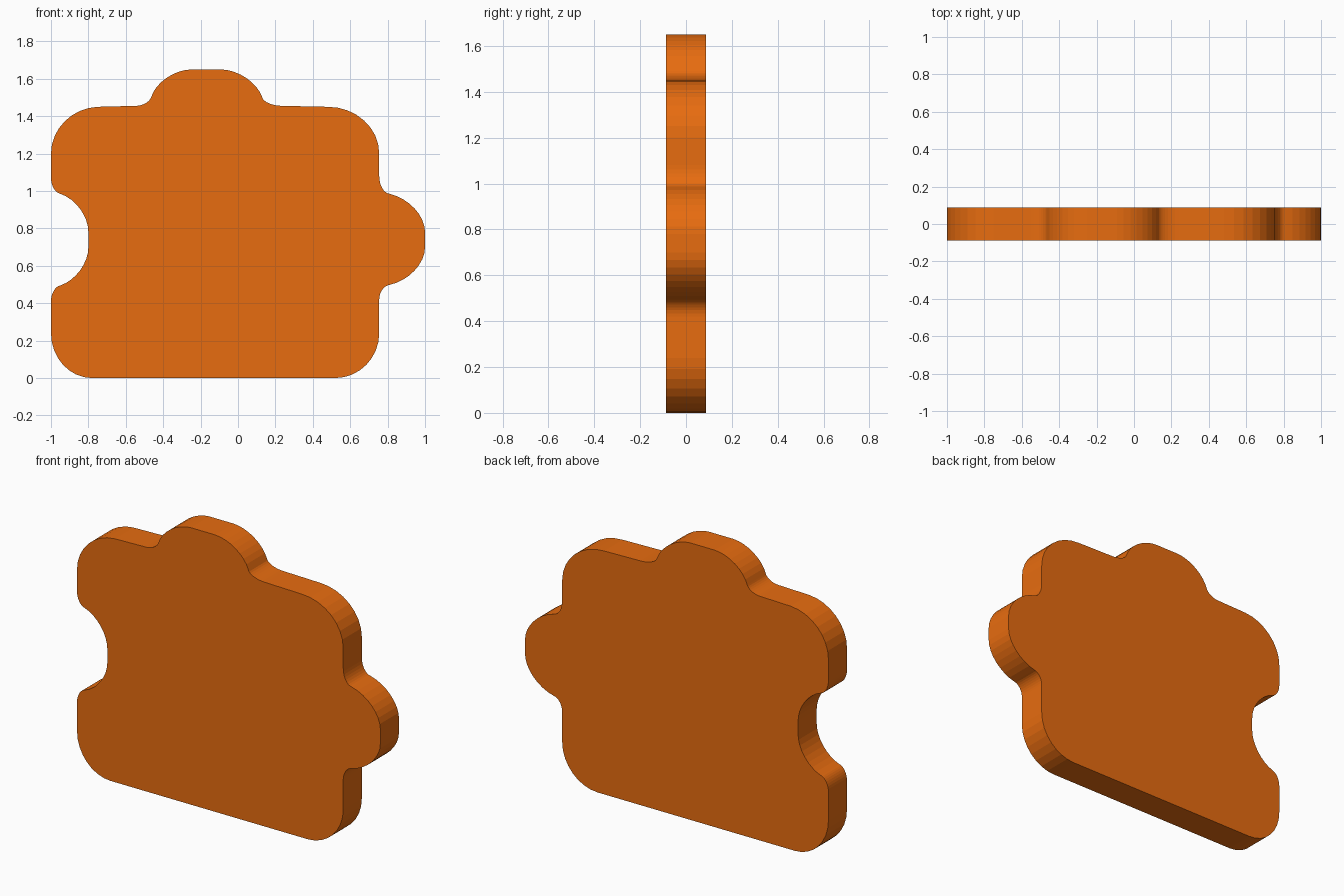
import bpy, bmesh
from mathutils import Vector
from mathutils.geometry import interpolate_bezier

if "Cube" in bpy.data.objects:
    bpy.data.objects.remove(bpy.data.objects["Cube"])

HALF_DEPTH = 0.0875
STEPS = 9

# Outline in x/z, anticlockwise: (curve start, corner control, curve end);
# straight edges join one curve to the next
curves = [
    # bottom right corner
    ((0.52, 0), (0.755, 0), (0.755, 0.24)),
    # right tab
    ((0.755, 0.42), (0.755, 0.49), (0.81, 0.498)),
    ((0.81, 0.498), (1.0, 0.54), (1.0, 0.70)),
    ((1.0, 0.78), (1.0, 0.94), (0.81, 0.985)),
    ((0.81, 0.985), (0.755, 0.99), (0.755, 1.08)),
    # top right corner
    ((0.755, 1.20), (0.755, 1.45), (0.48, 1.45)),
    # top bump
    ((0.24, 1.455), (0.14, 1.455), (0.13, 1.50)),
    ((0.13, 1.50), (0.08, 1.645), (-0.09, 1.65)),
    ((-0.25, 1.65), (-0.42, 1.645), (-0.465, 1.50)),
    ((-0.465, 1.50), (-0.48, 1.455), (-0.55, 1.455)),
    # top left corner
    ((-0.75, 1.45), (-1, 1.44), (-1, 1.20)),
    # left notch
    ((-1, 1.07), (-1, 0.995), (-0.95, 0.985)),
    ((-0.95, 0.985), (-0.80, 0.935), (-0.80, 0.78)),
    ((-0.80, 0.70), (-0.80, 0.545), (-0.95, 0.495)),
    ((-0.95, 0.495), (-1, 0.485), (-1, 0.41)),
    # bottom left corner
    ((-1, 0.24), (-1, 0), (-0.78, 0)),
]

outline = []
for a, c, b in curves:
    a, c, b = Vector(a), Vector(c), Vector(b)
    for p in interpolate_bezier(a, a.lerp(c, 0.55), b.lerp(c, 0.55), b, STEPS):
        if not outline or (p - outline[-1]).length > 1e-4:
            outline.append(p)

# Extrude the outline into a flat plate
bm = bmesh.new()
face = bm.faces.new([bm.verts.new((p[0], -HALF_DEPTH, p[1])) for p in outline])
ext = bmesh.ops.extrude_face_region(bm, geom=[face], use_keep_orig=True)
verts = [v for v in ext["geom"] if isinstance(v, bmesh.types.BMVert)]
bmesh.ops.translate(bm, verts=verts, vec=(0, 2 * HALF_DEPTH, 0))
bmesh.ops.recalc_face_normals(bm, faces=bm.faces)
mesh = bpy.data.meshes.new("puzzle_piece")
bm.to_mesh(mesh)
bm.free()

piece = bpy.data.objects.new("puzzle_piece", mesh)
bpy.context.collection.objects.link(piece)

# Orange paint
mat = bpy.data.materials.new("orange")
mat.diffuse_color = (0.8, 0.15, 0.005, 1)
mat.use_nodes = True
mat.node_tree.nodes["Principled BSDF"].inputs["Base Color"].default_value = mat.diffuse_color
mesh.materials.append(mat)
